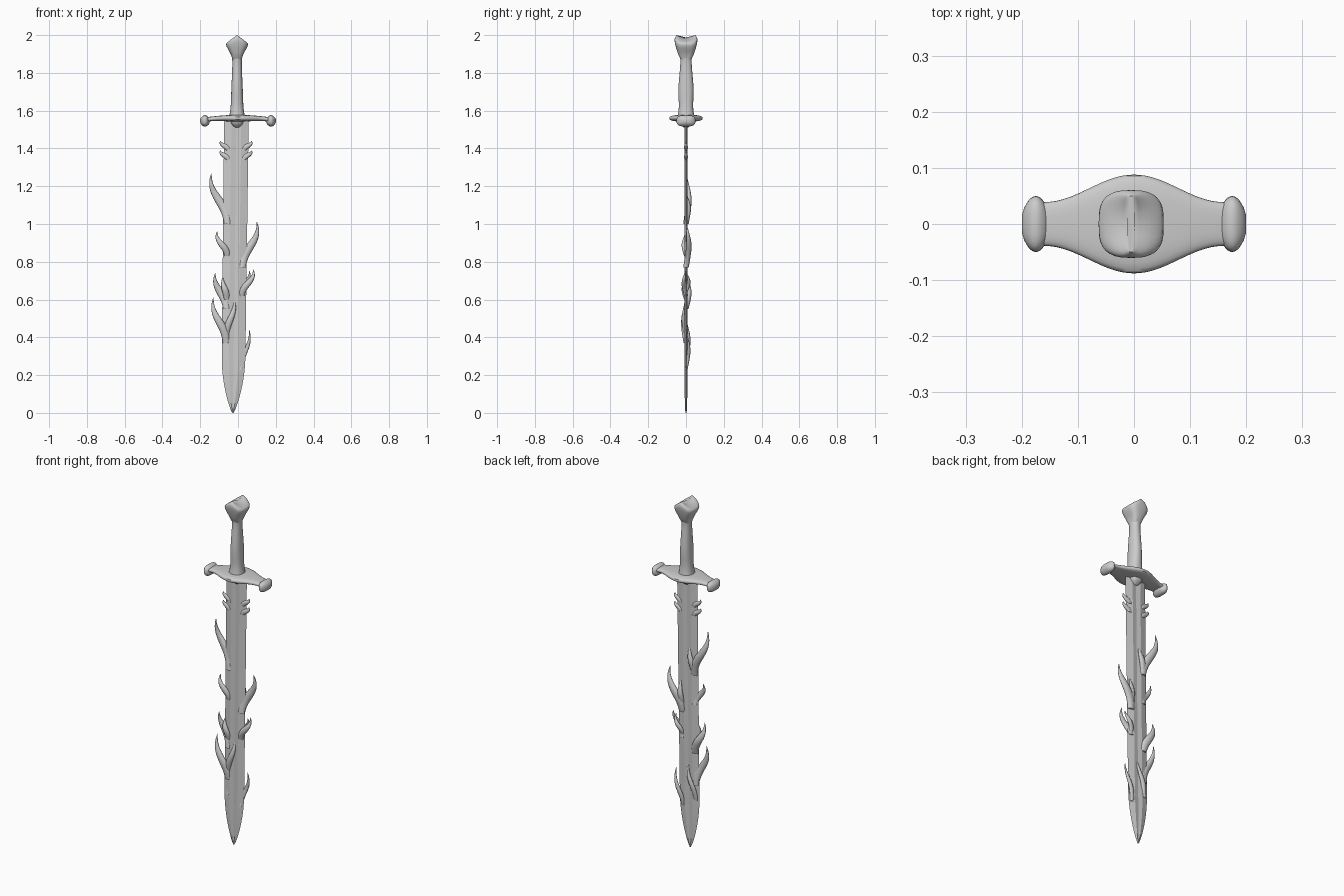
import bpy
import bmesh
from math import cos, sin, pi, radians
from mathutils import Vector

cube = bpy.data.objects.get("Cube")
if cube:
    bpy.data.objects.remove(cube, do_unlink=True)

LEFT, RIGHT = 1, -1
grey = (0.6, 0.6, 0.6, 1)
steel = bpy.data.materials.new("plain_grey")
steel.use_nodes = True
steel.diffuse_color = grey
steel.node_tree.nodes["Principled BSDF"].inputs["Base Color"].default_value = grey


def fractions(count):
    """Evenly spaced values from zero to one."""
    return [i / count for i in range(count + 1)]


def smooth_path(points, steps):
    """Catmull-Rom interpolation through a list of vectors."""
    points = [Vector(p) for p in points]
    padded = [points[0], *points, points[-1]]
    path = []
    for before, start, end, after in zip(padded, padded[1:], padded[2:], padded[3:]):
        leave, arrive = (end - before) / 2, (after - start) / 2
        for t in fractions(steps)[:-1]:
            ease = t * t * (3 - 2 * t)
            path.append(start.lerp(end, ease) + leave * t * (1 - t) ** 2
                        - arrive * t * t * (1 - t))
    return path + [points[-1]]


def oval(count, power):
    """Unit superellipse; a smaller power makes it boxier."""
    def squash(value):
        return abs(value) ** power * (1 if value > 0 else -1)
    turns = [2 * pi * t for t in fractions(count)[:-1]]
    return [(squash(cos(turn)), squash(sin(turn))) for turn in turns]


def loft(name, rings, angle):
    """Skin closed rings and cap both ends."""
    bm = bmesh.new()
    rows = [[bm.verts.new(point) for point in ring] for ring in rings]
    for low, high in zip(rows, rows[1:]):
        for i in range(len(low)):
            bm.faces.new((low[i - 1], low[i], high[i], high[i - 1]))
    bm.faces.new(rows[0])
    bm.faces.new(rows[-1])
    bmesh.ops.recalc_face_normals(bm, faces=bm.faces)
    mesh = bpy.data.meshes.new(name)
    bm.to_mesh(mesh)
    bm.free()
    mesh.materials.append(steel)
    part = bpy.data.objects.new(name, mesh)
    bpy.context.collection.objects.link(part)
    bpy.ops.object.select_all(action="DESELECT")
    part.select_set(True)
    bpy.context.view_layer.objects.active = part
    bpy.ops.object.shade_smooth_by_angle(angle=radians(angle))


# Blade: flat section with a shallow central groove, leaning slightly
blade_top = 1.56
point_length = 0.3


def blade_x(z):
    return 0.012 * z - 0.027


def blade_half_width(z):
    taper = sin(pi / 2 * min(1, z / point_length))
    return 0.002 + 0.06 * taper ** 0.75 + 0.003 * z / blade_top


def blade_ring(z):
    width = blade_half_width(z)
    thick = min(0.009, 0.003 + width / 9)
    groove = thick * 0.6
    front = [(width, 0), (width * 0.4, -thick), (0, -groove), (-width * 0.4, -thick)]
    back = [(-x, -y) for x, y in front]
    return [(blade_x(z) + x, y, z) for x, y in reversed(front + back)]


loft("blade", [blade_ring(blade_top * t * t) for t in fractions(40)], 15)


# Flames: flattened tongues that leave the blade edge, swing out and curl up
def flame(name, side, root_z, tip_x, tip_z, width, sway):
    root_x = blade_x(root_z) + side * 0.04
    rise, reach = tip_z - root_z, tip_x - root_x
    root, tip = Vector((root_x, 0, root_z)), Vector((tip_x, 0, tip_z))
    climb = root + Vector((0, 0, rise * 0.45))
    swing = tip + Vector((reach * 0.3, 0, -rise * 0.45))
    rings = []
    for t in fractions(20):
        a, b, c = root.lerp(climb, t), climb.lerp(swing, t), swing.lerp(tip, t)
        d, e = a.lerp(b, t), b.lerp(c, t)
        run = (e - d).normalized()
        across = Vector((run.z, 0, -run.x))
        half = 0.001 + width * (1 - t) * (0.7 + 1.5 * t)
        depth = min(0.015, half * 0.7)
        centre = d.lerp(e, t) + Vector((0, sway * sin(pi * t), 0))
        rings.append([centre + across * half * u + Vector((0, depth * v, 0))
                      for u, v in oval(12, 1)])
    loft(name, rings, 60)


forward, backward = -0.012, 0.015
flame("upper_right_flame", RIGHT, 1, -0.14, 1.27, 0.027, backward)
flame("upper_right_lick", RIGHT, 1, -0.03, 1.17, 0.02, backward)
flame("small_right_flame", RIGHT, 0.83, -0.11, 0.96, 0.02, forward)
flame("middle_right_flame", RIGHT, 0.55, -0.12, 0.74, 0.026, backward)
flame("middle_right_lick", RIGHT, 0.6, -0.08, 0.72, 0.02, forward)
flame("lower_right_flame", RIGHT, 0.37, -0.13, 0.61, 0.025, forward)
flame("lower_right_lick", RIGHT, 0.4, -0.02, 0.61, 0.02, forward)
flame("back_lick", RIGHT, 0.28, -0.02, 0.5, 0.016, backward)
flame("upper_left_flame", LEFT, 0.77, 0.1, 1.01, 0.027, backward)
flame("upper_left_lick", LEFT, 0.8, 0.03, 0.96, 0.02, backward)
flame("middle_left_flame", LEFT, 0.62, 0.08, 0.76, 0.02, forward)
flame("middle_left_lick", LEFT, 0.64, 0.06, 0.75, 0.016, backward)
flame("lower_left_flame", LEFT, 0.23, 0.06, 0.44, 0.015, backward)

# Pairs of thorns below the guard
for label, side in (("left", LEFT), ("right", RIGHT)):
    for level, root_z in (("lower", 1.34), ("upper", 1.39)):
        tip_x = blade_x(root_z) + side * 0.08
        flame(f"{level}_{label}_thorn", side, root_z, tip_x, root_z + 0.05, 0.016, 0)

# Crossguard: broad leaf-shaped plate with a knob at each end
guard_z = 1.56
plate_half = 0.16
knob_start, knob_end = 0.15, 0.2


def guard_ring(x, half_depth, z, half_height):
    return [(x, half_depth * u, z + half_height * v) for u, v in oval(24, 0.7)]


plate = []
for t in fractions(32):
    along = 2 * t - 1
    swell = cos(pi / 2 * along) ** 2
    plate.append(guard_ring(plate_half * along, 0.039 + 0.049 * swell,
                            guard_z - 0.006 * along ** 4, 0.012 + 0.006 * swell))
loft("crossguard_plate", plate, 40)

for label, side in (("left", LEFT), ("right", RIGHT)):
    knob = []
    for t in fractions(12):
        bulge = 0.3 + 0.7 * sin(pi * t) ** 0.7
        x = side * (knob_start + (knob_end - knob_start) * t)
        knob.append(guard_ring(x, 0.05 * bulge, guard_z - 0.014, 0.03 * bulge))
    loft(f"{label}_guard_knob", knob, 40)


# Upright parts from (height, half width, half depth)
def upright(name, profile, power, dip):
    """Loft along z; the dip hollows the top towards the middle."""
    top, rings = profile[-1][0], []
    for z, width, depth in smooth_path(profile, 4):
        sink = dip * max(0, 1 - (top - z) / 0.05)
        rings.append([(width * u - 0.005, depth * v, z - sink * (1 - v * v))
                      for u, v in oval(32, power)])
    loft(name, rings, 45)


upright("blade_socket", [(1.51, 0.01, 0.01), (1.53, 0.03, 0.03),
                         (guard_z, 0.04, 0.04)], 0.8, 0)
# Waisted grip with a flared foot
upright("grip", [(guard_z, 0.043, 0.046), (1.62, 0.034, 0.038), (1.72, 0.03, 0.04),
                 (1.85, 0.025, 0.03), (1.9, 0.03, 0.034)], 0.9, 0)
# Boxy pommel closing to a ridge that dips in the middle
upright("pommel", [(1.87, 0.024, 0.027), (1.9, 0.034, 0.042), (1.95, 0.058, 0.057),
                   (1.98, 0.04, 0.06), (2, 0.007, 0.05)], 0.62, 0.02)
